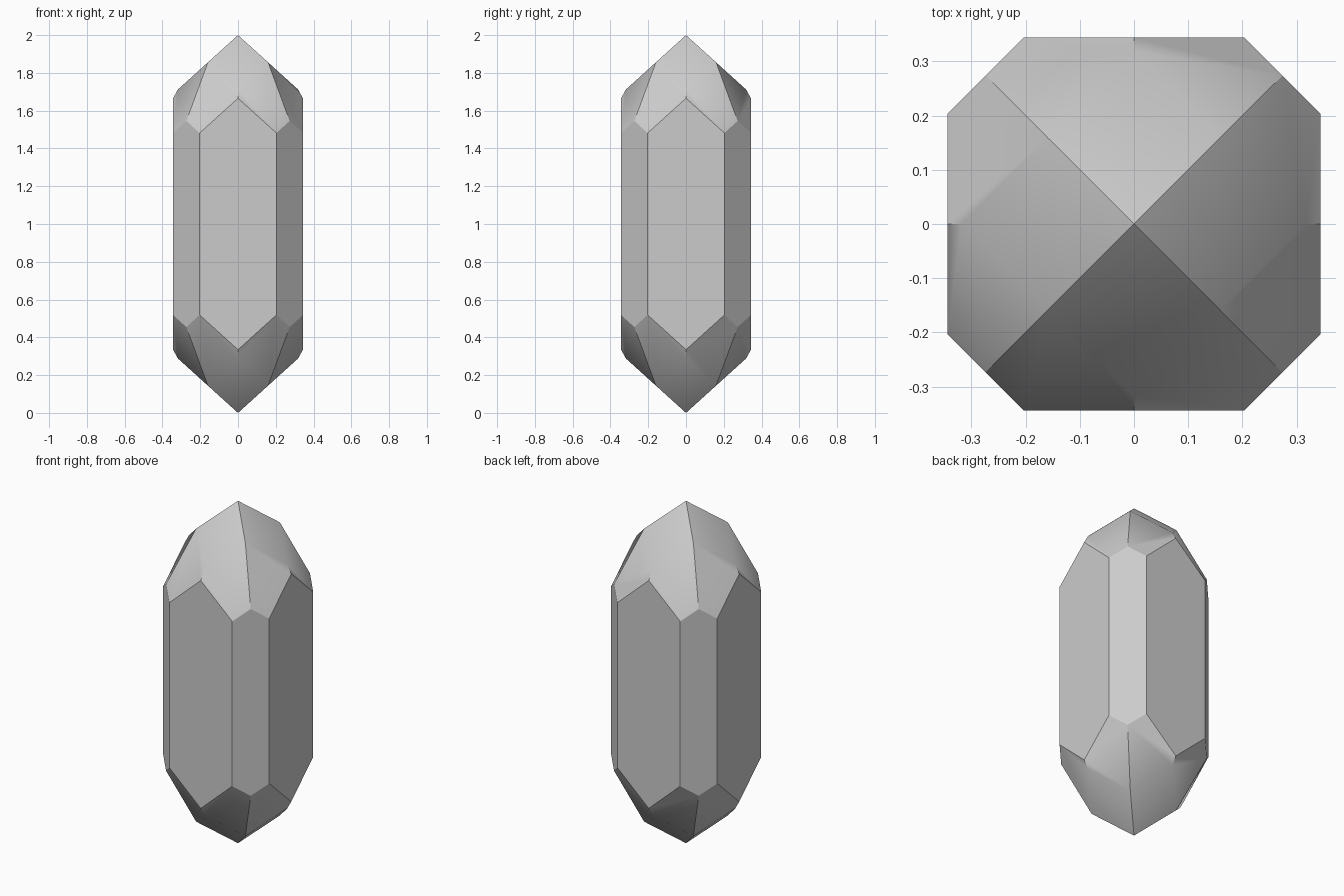
import bpy, bmesh, math
from mathutils import Vector

if "Cube" in bpy.data.objects:
    bpy.data.objects.remove(bpy.data.objects["Cube"], do_unlink=True)

HALF = 0.344      # centre to each wide side face
CORNER = 0.547    # |x| + |y| on the narrow corner faces
SLOPE = 0.905     # rise of the tip faces
BEVEL_TOP = 1.288 # height where the paired steep faces would meet, from the middle

bm = bmesh.new()


def cut(normal, offset):
    """Slice away everything beyond the plane normal . p = offset and cap the slice."""
    n = Vector(normal)
    result = bmesh.ops.bisect_plane(
        bm, geom=bm.verts[:] + bm.edges[:] + bm.faces[:], dist=1e-6,
        plane_co=n * (offset / n.length_squared), plane_no=n, clear_outer=True)
    edges = [e for e in result["geom_cut"]
             if isinstance(e, bmesh.types.BMEdge) and e.is_boundary]
    bmesh.ops.edgeloop_fill(bm, edges=edges)


# Square column
bmesh.ops.create_cube(bm, size=2)
bmesh.ops.scale(bm, vec=(HALF, HALF, 1.2), verts=bm.verts)

# Narrow corner faces
for sx in (1, -1):
    for sy in (1, -1):
        cut((sx, sy, 0), CORNER)

for up in (1, -1):
    # Four-sided tip
    for turn in range(4):
        a = turn * math.pi / 2
        cut((SLOPE * round(math.cos(a)), SLOPE * round(math.sin(a)), up), 1)
    # Paired steep faces between tip and column
    for sx in (1, -1):
        for sy in (1, -1):
            cut((sx * SLOPE, 2 * sy * SLOPE, up), BEVEL_TOP)
            cut((2 * sx * SLOPE, sy * SLOPE, up), BEVEL_TOP)

bmesh.ops.remove_doubles(bm, verts=bm.verts, dist=1e-4)
bmesh.ops.recalc_face_normals(bm, faces=bm.faces)
bmesh.ops.translate(bm, vec=(0, 0, 1), verts=bm.verts)

mesh = bpy.data.meshes.new("crystal")
bm.to_mesh(mesh)
bm.free()
crystal = bpy.data.objects.new("crystal", mesh)
bpy.context.collection.objects.link(crystal)

# Plain grey
grey = bpy.data.materials.new("light grey")
grey.use_nodes = True
colour = (0.6, 0.6, 0.6, 1)
grey.diffuse_color = colour
grey.node_tree.nodes["Principled BSDF"].inputs["Base Color"].default_value = colour
mesh.materials.append(grey)

# Soft shading only across the shallow tip edges
bpy.ops.object.select_all(action="DESELECT")
crystal.select_set(True)
bpy.context.view_layer.objects.active = crystal
bpy.ops.object.shade_smooth_by_angle(angle=math.radians(31))
